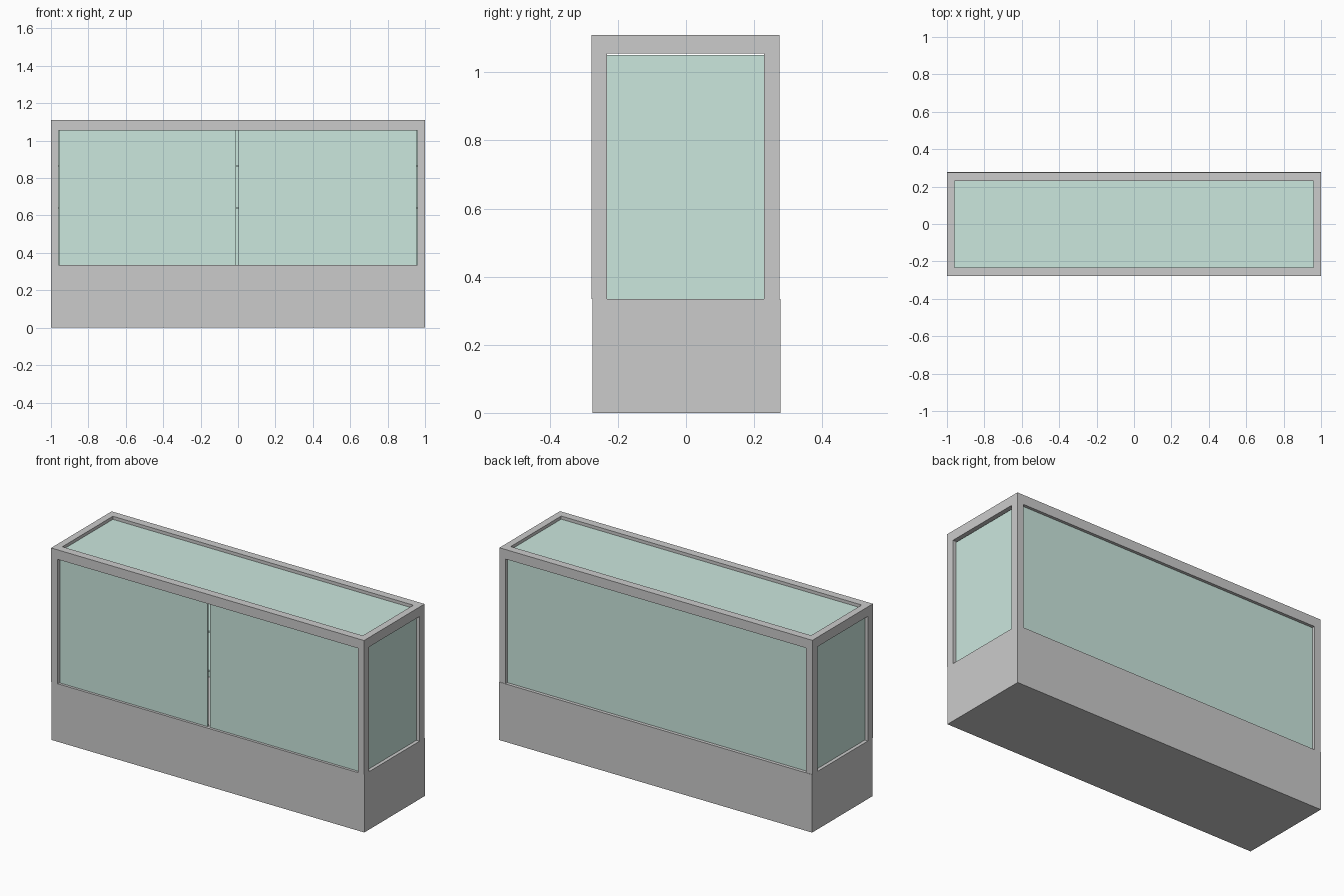
import bpy

if "Cube" in bpy.data.objects:
    bpy.data.objects.remove(bpy.data.objects["Cube"])

glass = bpy.data.materials.new("pale_green_glass")
glass.diffuse_color = (0.60, 0.80, 0.73, 1)
glass.use_nodes = True
glass.node_tree.nodes["Principled BSDF"].inputs["Base Color"].default_value = glass.diffuse_color


def box(name, x, y, z, mat=None):
    """Axis-aligned box from (min, max) ranges."""
    bpy.ops.mesh.primitive_cube_add(size=1)
    ob = bpy.context.object
    ob.name = name
    for v in ob.data.vertices:
        v.co = [r[0] + (c + 0.5) * (r[1] - r[0]) for c, r in zip(v.co, (x, y, z))]
    if mat:
        ob.data.materials.append(mat)
    return ob


BASE_TOP, TOP = 0.335, 1.11
OPEN_X, OPEN_Y, OPEN_Z = (-0.96, 0.96), (-0.232, 0.229), (0.2, 1.055)

# Solid plinth
box("base_cabinet", (-1, 1), (-0.275, 0.277), (0, BASE_TOP))

# Frame of four posts and a top rim, opened along each axis
frame = box("frame", (-1, 1), (-0.278, 0.275), (BASE_TOP, TOP))
for name, rx, ry, rz in (
    ("side_cutter", (-2, 2), OPEN_Y, OPEN_Z),
    ("front_cutter", OPEN_X, (-1, 1), OPEN_Z),
    ("top_cutter", OPEN_X, OPEN_Y, (0.2, 2)),
):
    cutter = box(name, rx, ry, rz)
    cutter.hide_render = True
    cutter.hide_set(True)
    mod = frame.modifiers.new(name, "BOOLEAN")
    mod.operation = "DIFFERENCE"
    mod.solver = "EXACT"
    mod.object = cutter

# Two front doors with a narrow gap, and a single back pane
box("front_door_left", (-0.956, -0.012), (-0.26, -0.25), (BASE_TOP, 1.054), glass)
box("front_door_right", (0.003, 0.955), (-0.26, -0.25), (BASE_TOP, 1.054), glass)
box("back_pane", (-0.96, 0.96), (0.248, 0.258), (BASE_TOP, 1.055), glass)

# Side panes, stopping just short of the rim
for side, x in (("left", (-0.98, -0.97)), ("right", (0.97, 0.98))):
    box(f"{side}_pane", x, OPEN_Y, (BASE_TOP, 1.05), glass)

# Top pane set into the rim
box("top_pane", OPEN_X, OPEN_Y, (1.082, 1.092), glass)

# Interior shelves
for i, z in enumerate((0.64, 0.866)):
    box(f"shelf_{i + 1}", (-0.96, 0.96), (-0.225, 0.222), (z - 0.004, z + 0.004), glass)
